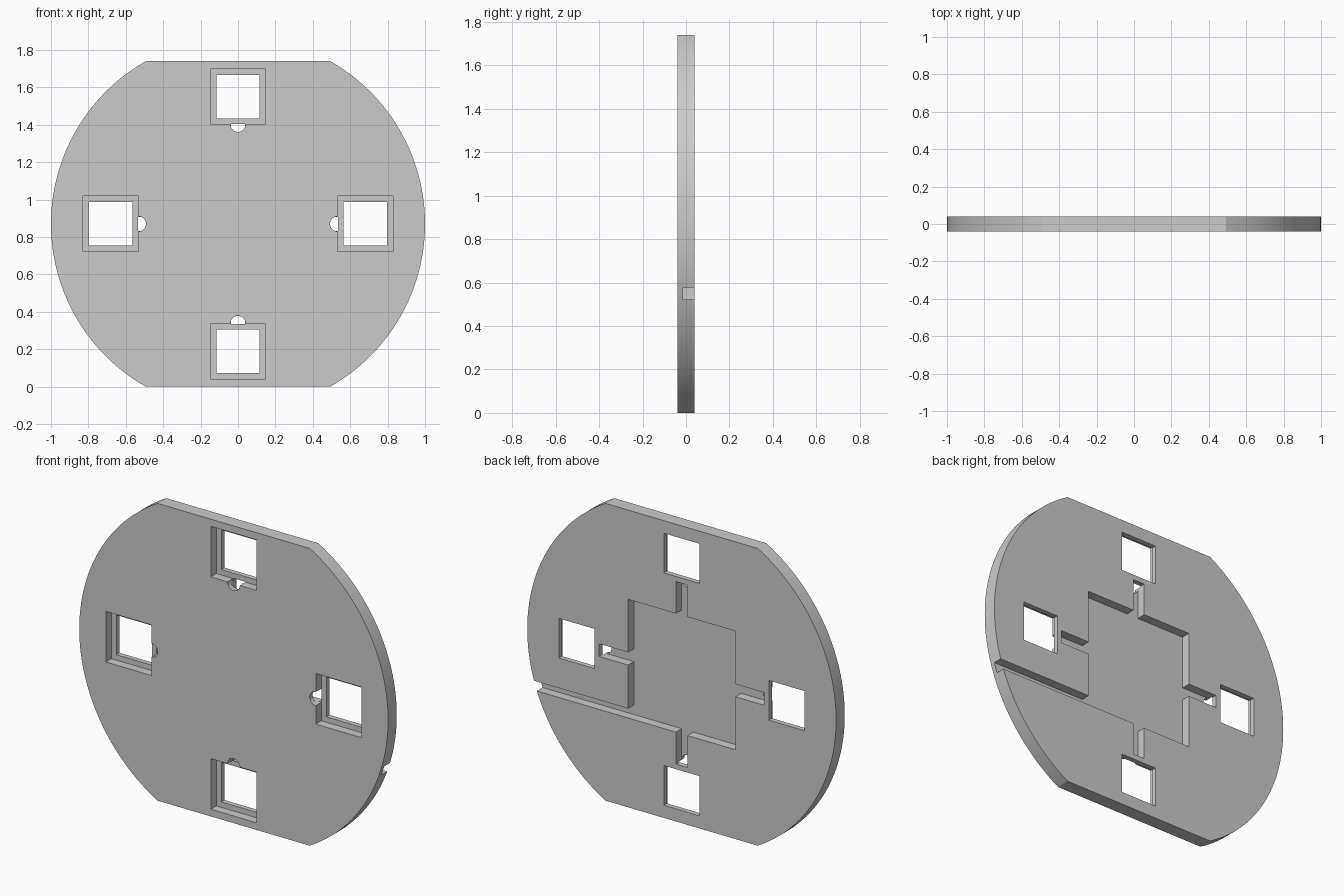
import bpy, bmesh, math

if "Cube" in bpy.data.objects:
    bpy.data.objects.remove(bpy.data.objects["Cube"])

CZ = 0.87          # height of the plate centre
HALF = 0.04        # half the plate thickness


def prisms(name, outlines, y0, y1):
    """One object holding a prism along y for each (x, z) outline."""
    bm = bmesh.new()
    for pts in outlines:
        face = bm.faces.new([bm.verts.new((x, y0, z + CZ)) for x, z in pts])
        ext = bmesh.ops.extrude_face_region(bm, geom=[face])
        moved = [v for v in ext["geom"] if isinstance(v, bmesh.types.BMVert)]
        bmesh.ops.translate(bm, verts=moved, vec=(0, y1 - y0, 0))
    bmesh.ops.recalc_face_normals(bm, faces=bm.faces)
    mesh = bpy.data.meshes.new(name)
    bm.to_mesh(mesh)
    bm.free()
    obj = bpy.data.objects.new(name, mesh)
    bpy.context.collection.objects.link(obj)
    return obj


def four_ways(pts):
    """The outline turned to the four sides of the plate."""
    turns = [(1, 0), (0, 1), (-1, 0), (0, -1)]
    return [[(x * c - z * s, x * s + z * c) for x, z in pts] for c, s in turns]


def cut(target, cutter):
    cutter.hide_render = True
    mod = target.modifiers.new("cut", "BOOLEAN")
    mod.operation = "DIFFERENCE"
    mod.solver = "EXACT"
    mod.object = cutter
    bpy.context.view_layer.objects.active = target
    bpy.ops.object.modifier_apply(modifier=mod.name)
    bpy.data.objects.remove(cutter)


# round plate with flat top and bottom
a = math.asin(CZ)
N = 56
right = [(math.cos(t), math.sin(t)) for t in (-a + 2 * a * i / N for i in range(N + 1))]
plate = prisms("round_plate", [right + [(-x, -z) for x, z in right]], -HALF, HALF)

# front recesses, each with a half-round wire hole on its inner edge
c, r, w = 0.68, 0.04, 0.148
inner = c - w
bump = [(inner - r * math.sin(math.pi * i / 16), r * math.cos(math.pi * i / 16)) for i in range(17)]
recess = [(c + w, -w), (c + w, w), (inner, w)] + bump + [(inner, -w)]
cut(plate, prisms("recess_cutter", four_ways(recess), -0.08, 0.011))

# square windows right through the plate
h = 0.116
window = [(c - h, -h), (c + h, -h), (c + h, h), (c - h, h)]
cut(plate, prisms("window_cutter", four_ways(window), -0.08, 0.08))

# back pocket: square with four arms and a side channel out to the rim
p, e, g = 0.347, 0.534, 0.037
channel = [(-p, -p), (-g, -p), (-g, -e), (g, -e), (g, -p), (1.1, -p),
           (1.1, -0.292), (p, -0.292), (p, -g), (e, -g), (e, g), (p, g),
           (p, p), (g, p), (g, e), (-g, e), (-g, p), (-p, p),
           (-p, g), (-e, g), (-e, -g), (-p, -g)]
cut(plate, prisms("channel_cutter", [channel], -0.013, 0.08))

# smooth rim, crisp edges
bpy.ops.object.select_all(action="DESELECT")
plate.select_set(True)
bpy.context.view_layer.objects.active = plate
bpy.ops.object.shade_smooth_by_angle(angle=math.radians(30))
